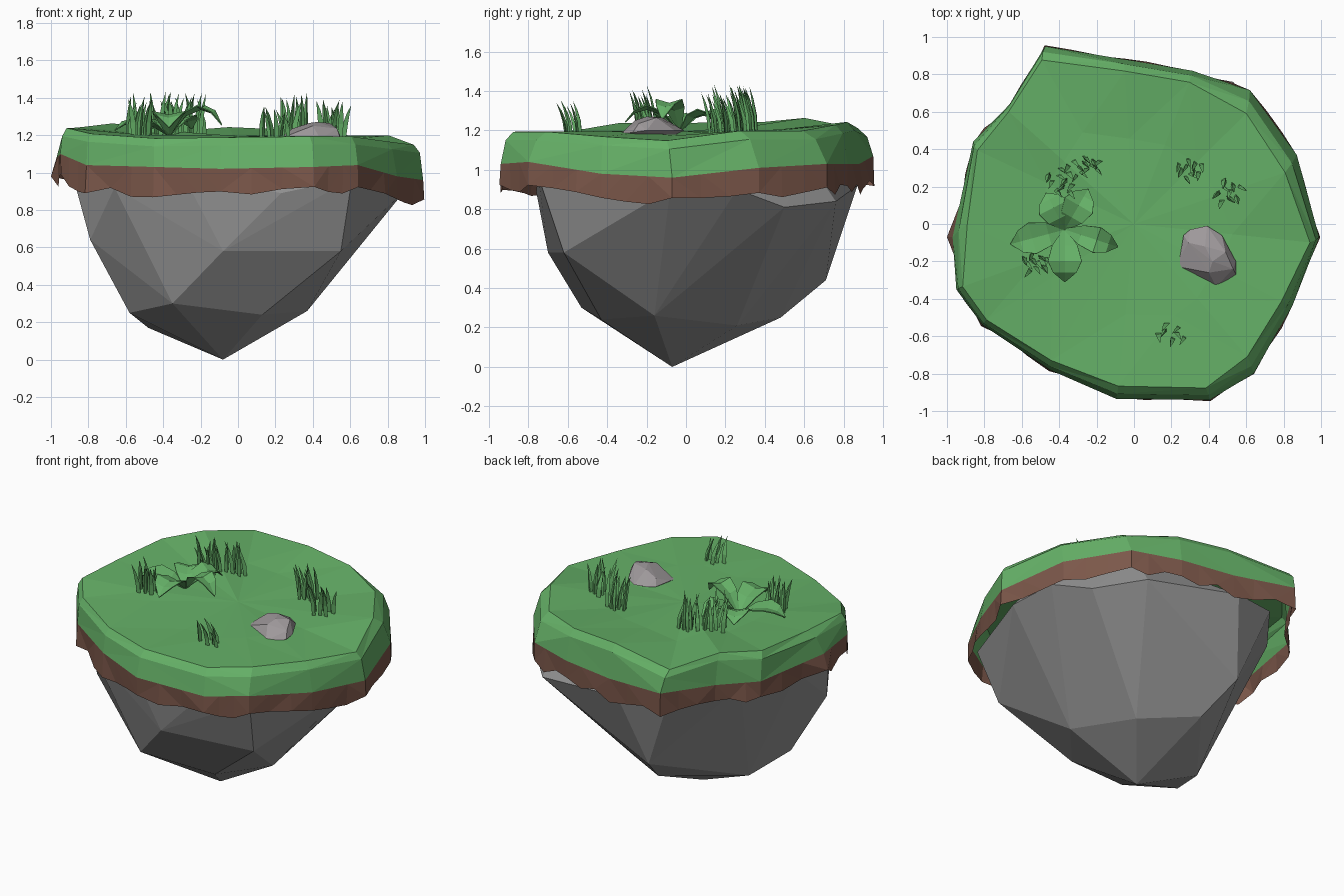
import bpy, bmesh, math, random
from mathutils import Vector

if "Cube" in bpy.data.objects:
    bpy.data.objects.remove(bpy.data.objects["Cube"])

random.seed(4)

def material(name, rgb):
    m = bpy.data.materials.new(name)
    m.diffuse_color = (*rgb, 1)
    m.use_nodes = True
    m.node_tree.nodes["Principled BSDF"].inputs["Base Color"].default_value = m.diffuse_color
    return m

GREEN = material("grass green", (0.132, 0.44, 0.137))
BROWN = material("soil brown", (0.200, 0.096, 0.068))
GREY = material("rock grey", (0.30, 0.30, 0.30))
PALE = material("stone grey", (0.34, 0.315, 0.325))

def finish(name, bm, mat, recalc=True):
    if recalc:
        bmesh.ops.recalc_face_normals(bm, faces=bm.faces[:])
    me = bpy.data.meshes.new(name)
    bm.to_mesh(me)
    bm.free()
    me.materials.append(mat)
    ob = bpy.data.objects.new(name, me)
    bpy.context.collection.objects.link(ob)
    return ob

def bridge(bm, a, b):
    n = len(a)
    for i in range(n):
        j = (i + 1) % n
        bm.faces.new((a[i], a[j], b[j], b[i]))

def fan(bm, ring, centre):
    c = bm.verts.new(centre)
    for i in range(len(ring)):
        bm.faces.new((ring[(i + 1) % len(ring)], ring[i], c))

def hull(name, pts, mat):
    bm = bmesh.new()
    for p in pts:
        bm.verts.new(p)
    bmesh.ops.convex_hull(bm, input=bm.verts[:])
    loose = [v for v in bm.verts if not v.link_faces]
    bmesh.ops.delete(bm, geom=loose, context='VERTS')
    return finish(name, bm, mat)

# Island rim: upper edge x, y, z then lower edge x, y, z of the turf
RIM = [
    (-0.50, 0.89, 1.19, -0.475, 0.95, 1.07), (-0.05, 0.83, 1.225, -0.05, 0.88, 1.03),
    (0.30, 0.77, 1.21, 0.31, 0.82, 1.03), (0.61, 0.60, 1.18, 0.62, 0.715, 1.03),
    (0.82, 0.28, 1.18, 0.87, 0.37, 1.01), (0.955, -0.10, 1.13, 0.99, -0.07, 0.96),
    (0.80, -0.42, 1.15, 0.85, -0.43, 0.98), (0.615, -0.72, 1.175, 0.64, -0.80, 1.04),
    (0.39, -0.89, 1.175, 0.405, -0.94, 1.03), (-0.085, -0.88, 1.17, -0.095, -0.935, 1.02),
    (-0.45, -0.74, 1.165, -0.45, -0.78, 1.03), (-0.80, -0.52, 1.19, -0.81, -0.54, 1.04),
    (-0.93, -0.34, 1.22, -0.95, -0.35, 1.10), (-0.905, 0.0, 1.22, -0.97, -0.07, 1.08),
    (-0.85, 0.40, 1.225, -0.86, 0.44, 1.06), (-0.68, 0.61, 1.245, -0.665, 0.64, 1.06),
]

# Turf: a hollow shell with a bevelled rim and a gently uneven top
bm = bmesh.new()
low = [bm.verts.new(r[3:]) for r in RIM]
crease = [bm.verts.new((r[0] * .5 + r[3] * .5, r[1] * .5 + r[4] * .5, r[2] - .025)) for r in RIM]
top = [bm.verts.new((r[0] * .985, r[1] * .985, r[2] + .018)) for r in RIM]
mid = [bm.verts.new((r[0] * .55, r[1] * .55, r[2] * .35 + 1.2 * .65 + random.uniform(-.008, .008)))
       for r in RIM]
for a, b in ((mid, top), (top, crease), (crease, low)):
    bridge(bm, a, b)
fan(bm, mid, (0, 0, 1.195))
bmesh.ops.triangulate(bm, faces=bm.faces[:])
finish("grass_turf", bm, GREEN, False)

# Ragged soil skirt, a thin sheet hanging under the turf
bm = bmesh.new()
upper, lower = [], []
SUB = 3
for i, r in enumerate(RIM):
    a, b = Vector(r[3:]), Vector(RIM[(i + 1) % len(RIM)][3:])
    for k in range(SUB):
        p = a.lerp(b, k / SUB)
        out = Vector((p.x, p.y, 0)).normalized()
        q = p + out * random.uniform(-.012, .01) - Vector((0, 0, random.uniform(.10, .165)))
        if k == 0 and i == 13:
            q.x = -1.0
        upper.append(bm.verts.new(p))
        lower.append(bm.verts.new(q))
bridge(bm, upper, lower)
bmesh.ops.triangulate(bm, faces=bm.faces[:])
finish("soil_skirt", bm, BROWN, False)

# Hanging rock
hull("rock_base", [
    (-.08, -.07, 0),
    (.37, -.16, .26), (.2, .26, .21), (-.13, .48, .25), (.13, -.43, .24),
    (-.35, -.53, .30), (-.58, -.28, .25), (-.48, .02, .17),
    (.55, -.62, .58), (-.08, -.70, .58), (-.79, -.36, .64), (-.22, .71, .44),
    (.87, .26, .90), (.75, .5, .81), (.53, .76, .84), (.89, -.08, .90),
    (.61, -.75, .97), (.23, -.76, .89), (-.3, -.73, 1.0), (-.66, -.60, .92),
    (-.88, -.25, .97), (-.86, .05, .97), (-.70, .42, .98), (-.42, .78, .96),
    (-.1, .87, .92), (.5, .62, 1.05), (.8, .1, 1.04), (.3, -.70, 1.04), (-.4, .6, 1.06),
], GREY)

# Small stone on the turf
hull("small_stone", [
    (.39, -.01, 1.20), (.47, -.06, 1.20), (.545, -.2, 1.2), (.545, -.27, 1.19),
    (.44, -.335, 1.18), (.245, -.23, 1.19), (.245, -.18, 1.2), (.265, -.06, 1.2),
    (.30, -.03, 1.2), (.29, -.10, 1.235), (.38, -.12, 1.265), (.49, -.15, 1.265),
    (.53, -.24, 1.235), (.40, -.26, 1.25), (.42, -.2, 1.27), (.4, -.17, 1.12),
], PALE)

# Grass tufts: curved three-sided blades
def blade(bm, x, y, h, w, lean, turn):
    d = Vector((math.cos(lean), math.sin(lean), 0))
    prev = None
    for t, s in ((0, .8), (.4, 1), (.75, .6)):
        c = Vector((x, y, 1.18 + h * t)) + d * (.05 * t * t)
        ring = [bm.verts.new(c + Vector((math.cos(turn + k * 2.094) * w * s,
                                         math.sin(turn + k * 2.094) * w * s * .7, 0)))
                for k in range(3)]
        if prev:
            bridge(bm, prev, ring)
        prev = ring
    fan(bm, prev, Vector((x, y, 1.18 + h)) + d * .05)

TUFTS = [  # x, y, radius x, radius y, height, blades
    (-.38, .24, .09, .08, .26, 12), (-.25, .32, .08, .05, .25, 10),
    (-.53, -.20, .07, .06, .26, 10), (.30, .30, .07, .06, .255, 10),
    (.50, .18, .07, .07, .22, 9), (.20, -.58, .09, .05, .175, 7),
]
for n, (x, y, rx, ry, h, count) in enumerate(TUFTS):
    bm = bmesh.new()
    for i in range(count):
        a, r = i * 2.4, math.sqrt((i + .5) / count)
        blade(bm, x + math.cos(a) * rx * r, y + math.sin(a) * ry * r,
              h * random.uniform(.72, 1.0), random.uniform(.013, .019),
              random.uniform(-2.5, -.6), random.uniform(0, 2))
    finish(f"grass_tuft_{n + 1}", bm, GREEN)

# Broad-leaved plant: arching folded leaves
def leaf(name, ang, length, width, height):
    bm = bmesh.new()
    d = Vector((math.cos(ang), math.sin(ang), 0))
    side = Vector((-d.y, d.x, 0))
    rows = []
    for t, w, z in ((0, .1, 0), (.3, .75, .75), (.6, 1, 1), (.82, .7, .85), (1, .03, .4)):
        c = Vector((-.37, -.03, 1.2)) + d * length * t + Vector((0, 0, height * z))
        up = Vector((0, 0, .02 * w))
        rows.append([bm.verts.new(p) for p in
                     (c - side * width * w + up, c, c + side * width * w + up)])
    for a, b in zip(rows, rows[1:]):
        for k in range(2):
            bm.faces.new((a[k], b[k], b[k + 1], a[k + 1]))
    ob = finish(name, bm, GREEN, False)
    mod = ob.modifiers.new("thickness", 'SOLIDIFY')
    mod.thickness = .006

for n, (deg, length, width, height) in enumerate((
        (195, .30, .085, .07), (270, .28, .09, .11), (-18, .30, .07, .14),
        (117, .22, .085, .08), (60, .25, .085, .09))):
    leaf(f"plant_leaf_{n + 1}", math.radians(deg), length, width, height)
